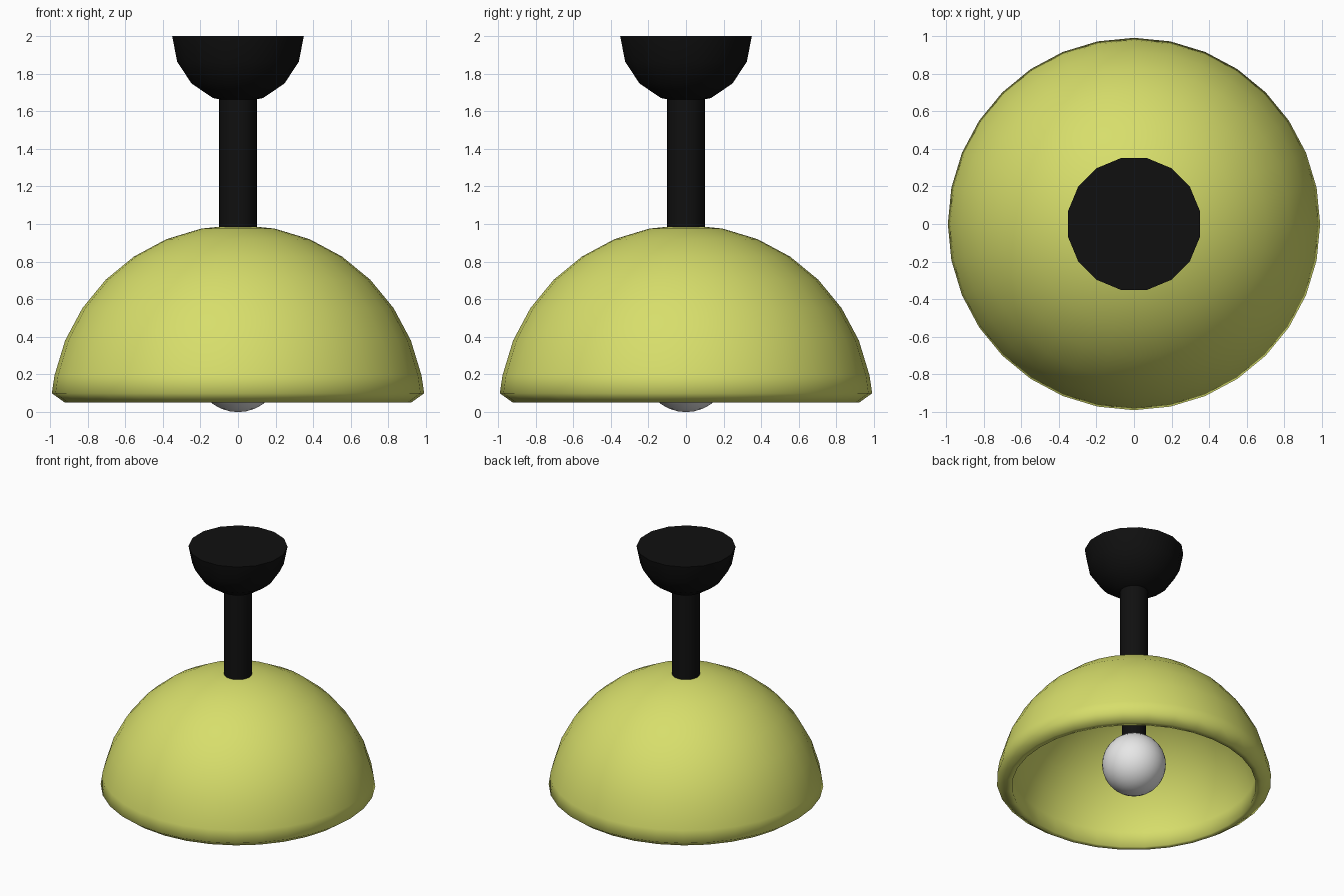
import bpy, bmesh
from math import sin, cos, pi, radians

cube = bpy.data.objects.get("Cube")
if cube:
    bpy.data.objects.remove(cube, do_unlink=True)


def material(name, rgb):
    mat = bpy.data.materials.new(name)
    mat.use_nodes = True
    mat.diffuse_color = (*rgb, 1)
    bsdf = next(n for n in mat.node_tree.nodes if n.type == 'BSDF_PRINCIPLED')
    bsdf.inputs["Base Color"].default_value = (*rgb, 1)
    return mat


lime = material("lime_enamel", (0.68, 0.73, 0.147))
black = material("black_metal", (0.005, 0.005, 0.005))
white = material("bulb_white", (0.8, 0.8, 0.8))


def arc(radius, z, start, end, steps):
    """Arc points (r, z); angles in degrees above the horizon."""
    angles = [radians(start + (end - start) * i / steps) for i in range(steps + 1)]
    return [(max(radius * cos(a), 0), z + radius * sin(a)) for a in angles]


def lathe(name, profile, segments, mat, offset=0.0, angle=180):
    """Spin an (r, z) profile about the z axis."""
    bm = bmesh.new()
    rings = []
    for k in range(segments):
        a = 2 * pi * (k + offset) / segments
        rings.append([bm.verts.new((r * cos(a), r * sin(a), z)) for r, z in profile])
    for k in range(segments):
        a, b = rings[k], rings[(k + 1) % segments]
        for i in range(len(profile) - 1):
            bm.faces.new((a[i], b[i], b[i + 1], a[i + 1]))
    bmesh.ops.remove_doubles(bm, verts=bm.verts, dist=1e-5)
    bmesh.ops.recalc_face_normals(bm, faces=bm.faces)
    mesh = bpy.data.meshes.new(name)
    bm.to_mesh(mesh)
    bm.free()
    mesh.materials.append(mat)
    obj = bpy.data.objects.new(name, mesh)
    bpy.context.collection.objects.link(obj)
    bpy.ops.object.select_all(action='DESELECT')
    obj.select_set(True)
    bpy.context.view_layer.objects.active = obj
    if angle == 180:
        bpy.ops.object.shade_smooth()
    else:
        bpy.ops.object.shade_smooth_by_angle(angle=radians(angle))
    return obj


def rod(name, radius, low, high):
    lathe(name, [(0, low), (radius, low), (radius, high), (0, high)], 32, black, angle=40)


# Domed shade: outer skin, chamfered rim and inner skin
inner = arc(0.9, 0, 11.25, 90, 7)
outer = arc(0.995, 0, 90, 11.25, 7)
rim = [(0.99, 0.1), (0.92, 0.05), (0.88, 0.05)]
lathe("shade", outer + rim + inner, 32, lime)

# Ceiling canopy: half ball with a flat top
lathe("ceiling_canopy", arc(0.357, 2, -90, 0, 4) + [(0, 2)], 16, black, offset=0.5, angle=40)

# Stem above the shade and lamp holder inside it
rod("stem", 0.1, 0.97, 1.99)
rod("lamp_holder", 0.087, 0.4, 0.95)

# Bulb
lathe("bulb", arc(0.23, 0.23, -90, 90, 16), 32, white)
